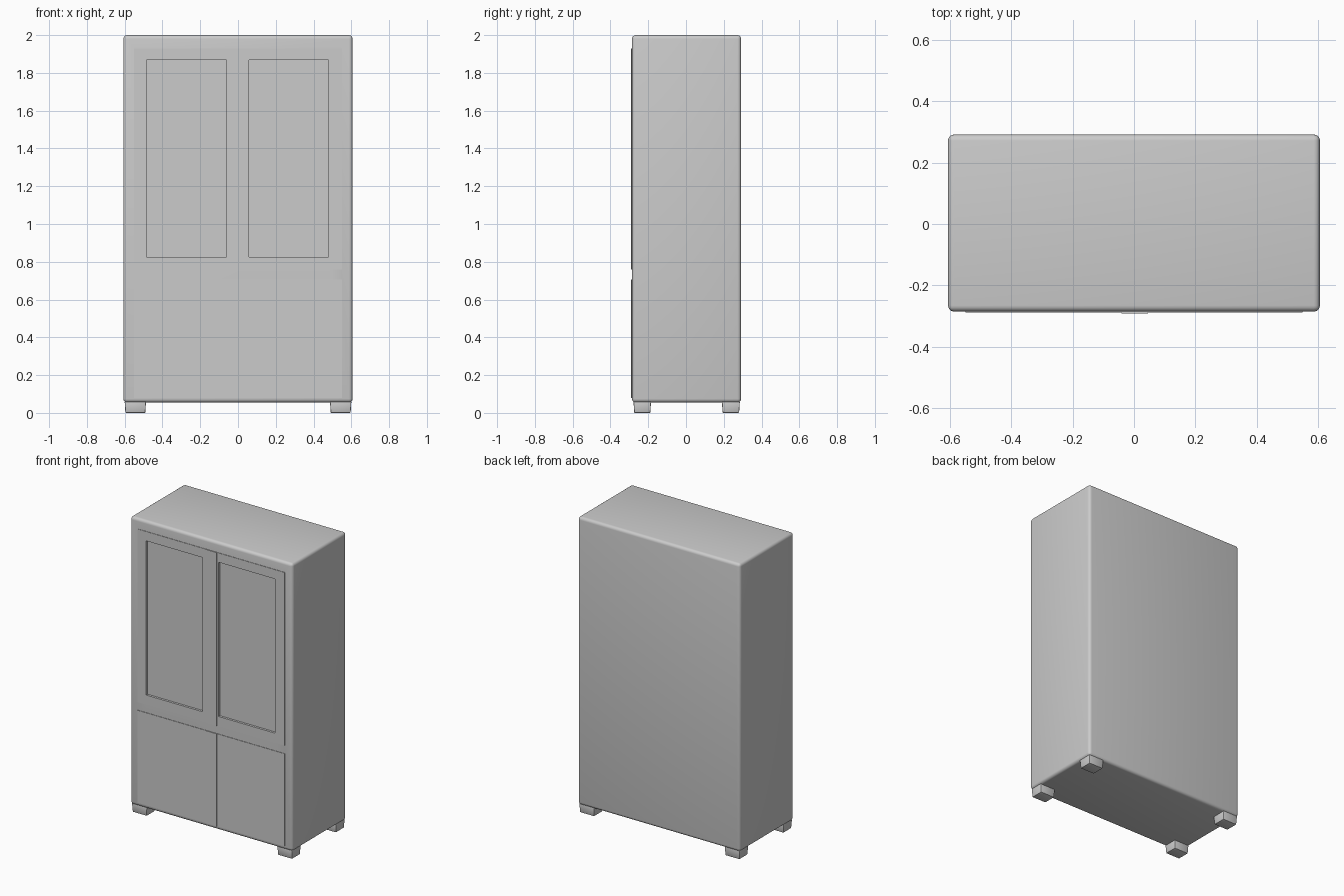
import bpy, bmesh

if "Cube" in bpy.data.objects:
    bpy.data.objects.remove(bpy.data.objects["Cube"])


def box(name, x0, x1, y0, y1, z0, z1, bevel=0.0, segments=2, taper=0.0):
    """Axis-aligned box, optionally narrowed at the bottom and bevelled."""
    bm = bmesh.new()
    bmesh.ops.create_cube(bm, size=1)
    for v in bm.verts:
        low = v.co.z < 0
        sx, sy = v.co.x + 0.5, v.co.y + 0.5
        v.co = (x0 + (x1 - x0) * sx, y0 + (y1 - y0) * sy, z0 if low else z1)
        if low:
            v.co.x += taper * (1 - 2 * sx)
            v.co.y += taper * (1 - 2 * sy)
    if bevel:
        bmesh.ops.bevel(bm, geom=bm.edges[:], offset=bevel, segments=segments,
                        profile=0.5, affect='EDGES')
    mesh = bpy.data.meshes.new(name)
    bm.to_mesh(mesh)
    bm.free()
    obj = bpy.data.objects.new(name, mesh)
    bpy.context.collection.objects.link(obj)
    if bevel:
        bpy.ops.object.select_all(action='DESELECT')
        obj.select_set(True)
        bpy.context.view_layer.objects.active = obj
        bpy.ops.object.shade_smooth_by_angle()
    return obj


def cut(obj, cutter):
    mod = obj.modifiers.new("recess", 'BOOLEAN')
    mod.operation = 'DIFFERENCE'
    mod.solver = 'EXACT'
    mod.object = cutter
    cutter.hide_render = True
    cutter.hide_set(True)


# Cabinet carcass with softened edges
body = box("cabinet_body", -0.607, 0.607, -0.286, 0.292, 0.055, 2.0, 0.02, 4)

# Doors, thin slabs on the front, with the centre overlap standing proud
for side, x0, x1, p0, p1 in (("left", -0.55, -0.04, -0.485, -0.062),
                             ("right", 0.045, 0.55, 0.057, 0.48)):
    upper = box("upper_door_" + side, x0, x1, -0.289, -0.28, 0.76, 1.93)
    box("lower_door_" + side, x0, x1, -0.289, -0.28, 0.08, 0.705)
    # Recessed panel in each upper door
    cutter = box("panel_cutter_" + side, p0, p1, -0.35, -0.274, 0.825, 1.867)
    cut(upper, cutter)
    cut(body, cutter)

for level, z0, z1 in (("upper", 0.76, 1.93), ("lower", 0.08, 0.705)):
    box(level + "_centre_strip", -0.04, 0.045, -0.292, -0.28, z0, z1)

# Four short feet, slightly tapered
for xn, sx in (("left", -1), ("right", 1)):
    for yn, y0, y1 in (("front", -0.278, -0.185), ("back", 0.19, 0.285)):
        xs = sorted((sx * 0.487, sx * 0.6))
        box(yn + "_foot_" + xn, xs[0], xs[1], y0, y1, 0.0, 0.06,
            bevel=0.004, segments=2, taper=0.004)
